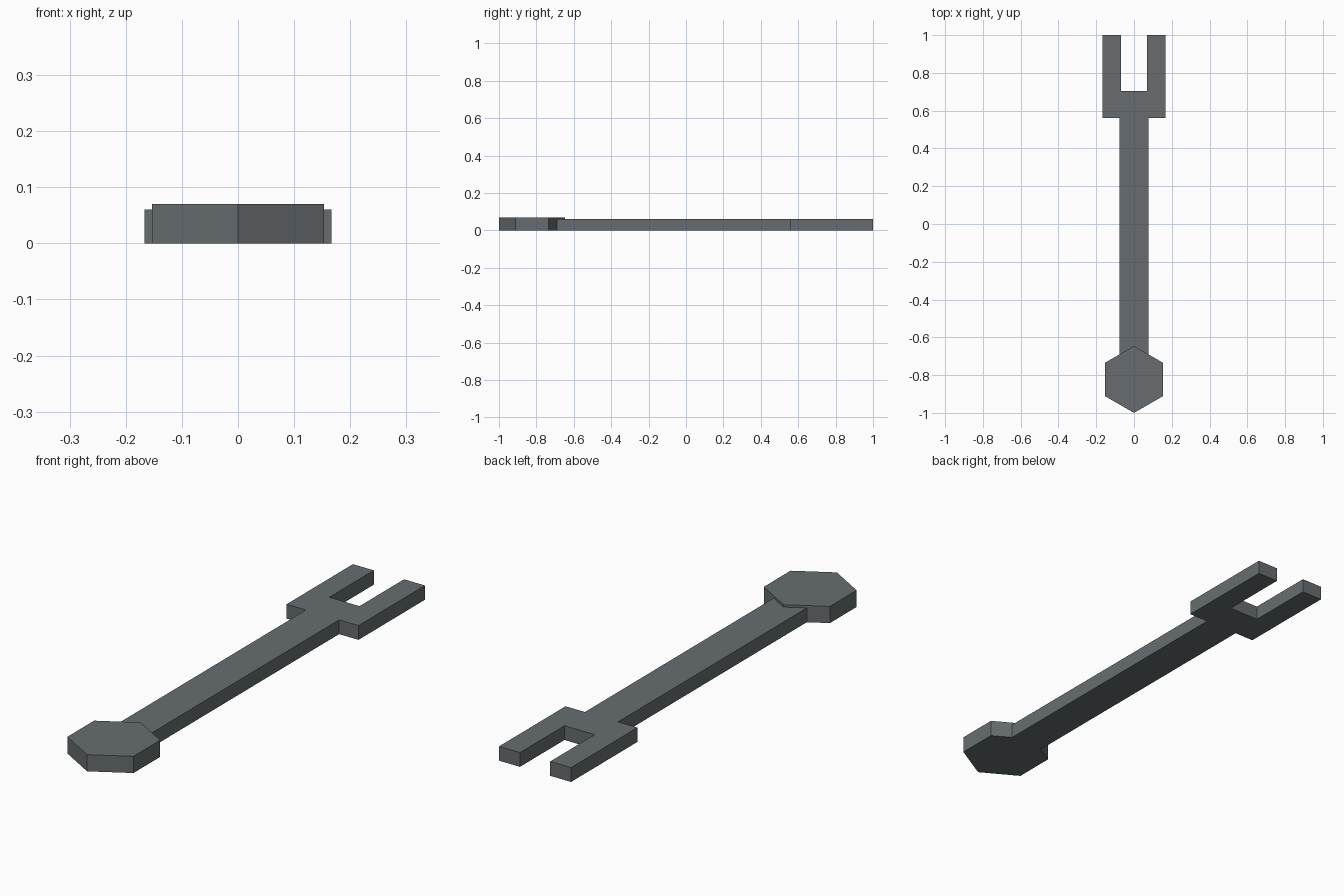
import bpy, bmesh, math

if "Cube" in bpy.data.objects:
    bpy.data.objects.remove(bpy.data.objects["Cube"])

steel = bpy.data.materials.new("dark grey steel")
steel.diffuse_color = (0.135, 0.152, 0.160, 1)
steel.use_nodes = True
steel.node_tree.nodes["Principled BSDF"].inputs["Base Color"].default_value = steel.diffuse_color


def plate(name, outline, height):
    """Extrude a counter-clockwise outline upward from the ground."""
    bm = bmesh.new()
    base = bm.faces.new([bm.verts.new((x, y, 0)) for x, y in outline])
    top = bmesh.ops.extrude_face_region(bm, geom=[base], use_keep_orig=True)
    verts = [v for v in top["geom"] if isinstance(v, bmesh.types.BMVert)]
    bmesh.ops.translate(bm, verts=verts, vec=(0, 0, height))
    bmesh.ops.recalc_face_normals(bm, faces=bm.faces)
    mesh = bpy.data.meshes.new(name)
    bm.to_mesh(mesh)
    bm.free()
    mesh.materials.append(steel)
    obj = bpy.data.objects.new(name, mesh)
    bpy.context.collection.objects.link(obj)
    return obj


# Shaft with open-ended jaw: right half of the outline, mirrored for the left
right = [(0.077, -0.82), (0.077, 0.56), (0.167, 0.56),
         (0.167, 1.0), (0.07, 1.0), (0.07, 0.705)]
left = [(-x, y) for x, y in reversed(right)]
plate("shaft_and_open_jaw", right + left, 0.06)

# Thicker hexagonal head with points facing front and back
R, CY = 0.177, -0.823
hexagon = [(R * math.cos(a), CY + R * math.sin(a))
           for a in (math.radians(30 + 60 * i) for i in range(6))]
plate("hexagonal_head", hexagon, 0.07)
